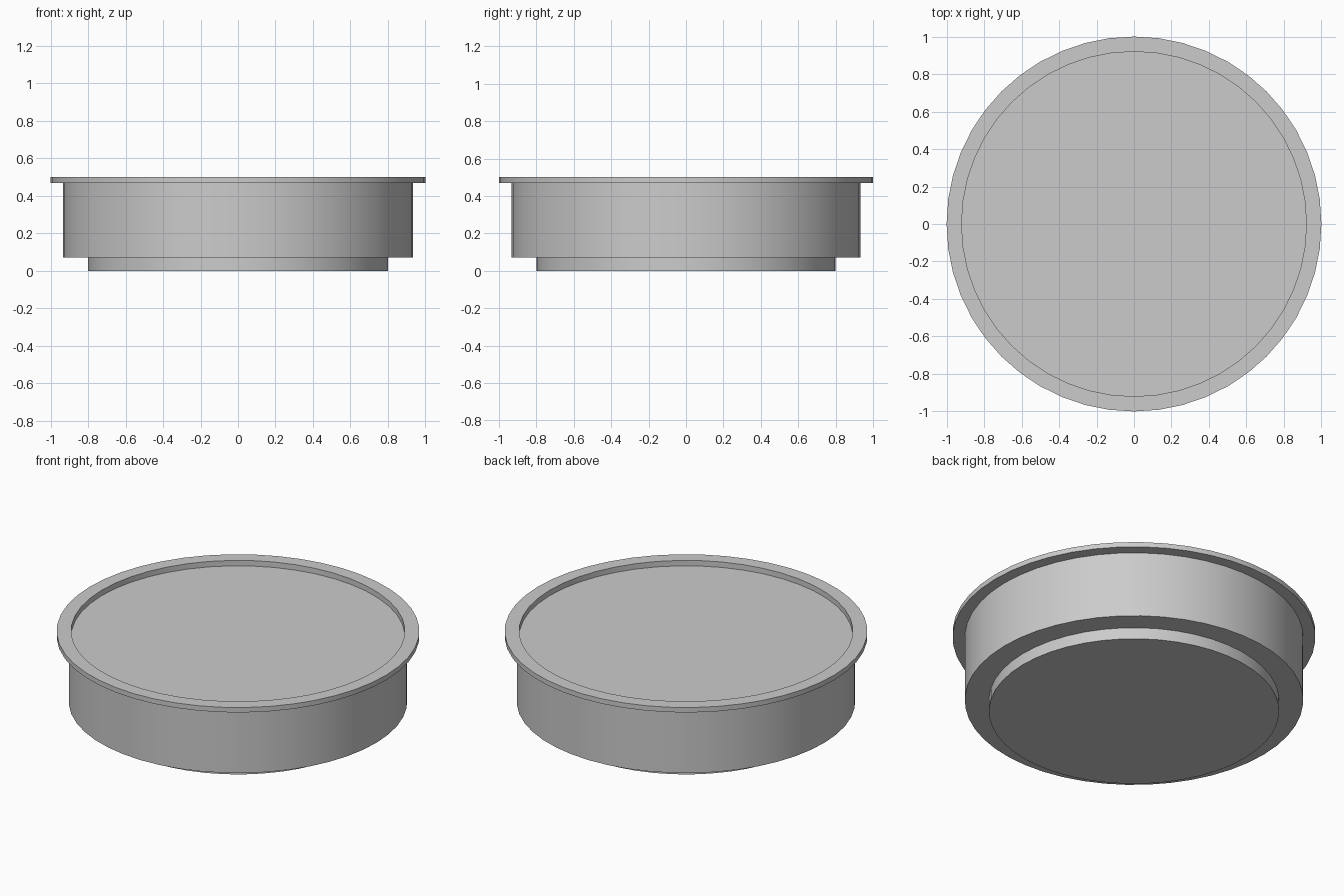
import bpy, bmesh, math

if "Cube" in bpy.data.objects:
    bpy.data.objects.remove(bpy.data.objects["Cube"])

SIDES = 48


def lathe(name, profile):
    """Revolve (radius, z) points around z and cap both open ends."""
    bm = bmesh.new()
    rings = []
    for r, z in profile:
        rings.append([bm.verts.new((r * math.cos(2 * math.pi * i / SIDES),
                                    r * math.sin(2 * math.pi * i / SIDES), z))
                      for i in range(SIDES)])
    for low, high in zip(rings, rings[1:]):
        for i in range(SIDES):
            j = (i + 1) % SIDES
            bm.faces.new((low[i], low[j], high[j], high[i]))
    bm.faces.new(rings[0][::-1])
    bm.faces.new(rings[-1])
    bmesh.ops.recalc_face_normals(bm, faces=bm.faces)
    mesh = bpy.data.meshes.new(name)
    bm.to_mesh(mesh)
    bm.free()
    obj = bpy.data.objects.new(name, mesh)
    bpy.context.collection.objects.link(obj)
    bpy.ops.object.select_all(action='DESELECT')
    obj.select_set(True)
    bpy.context.view_layer.objects.active = obj
    bpy.ops.object.shade_smooth_by_angle(angle=math.radians(30))
    return obj


# Round body: stepped foot, drum wall, overhanging rim and shallow recessed top
lathe("round_body", [
    (0.80, 0.00), (0.80, 0.07),   # foot
    (0.933, 0.07), (0.933, 0.47),  # drum wall
    (1.00, 0.47), (1.00, 0.50),   # rim
    (0.92, 0.50), (0.92, 0.467),  # recess, capped by the floor
])
